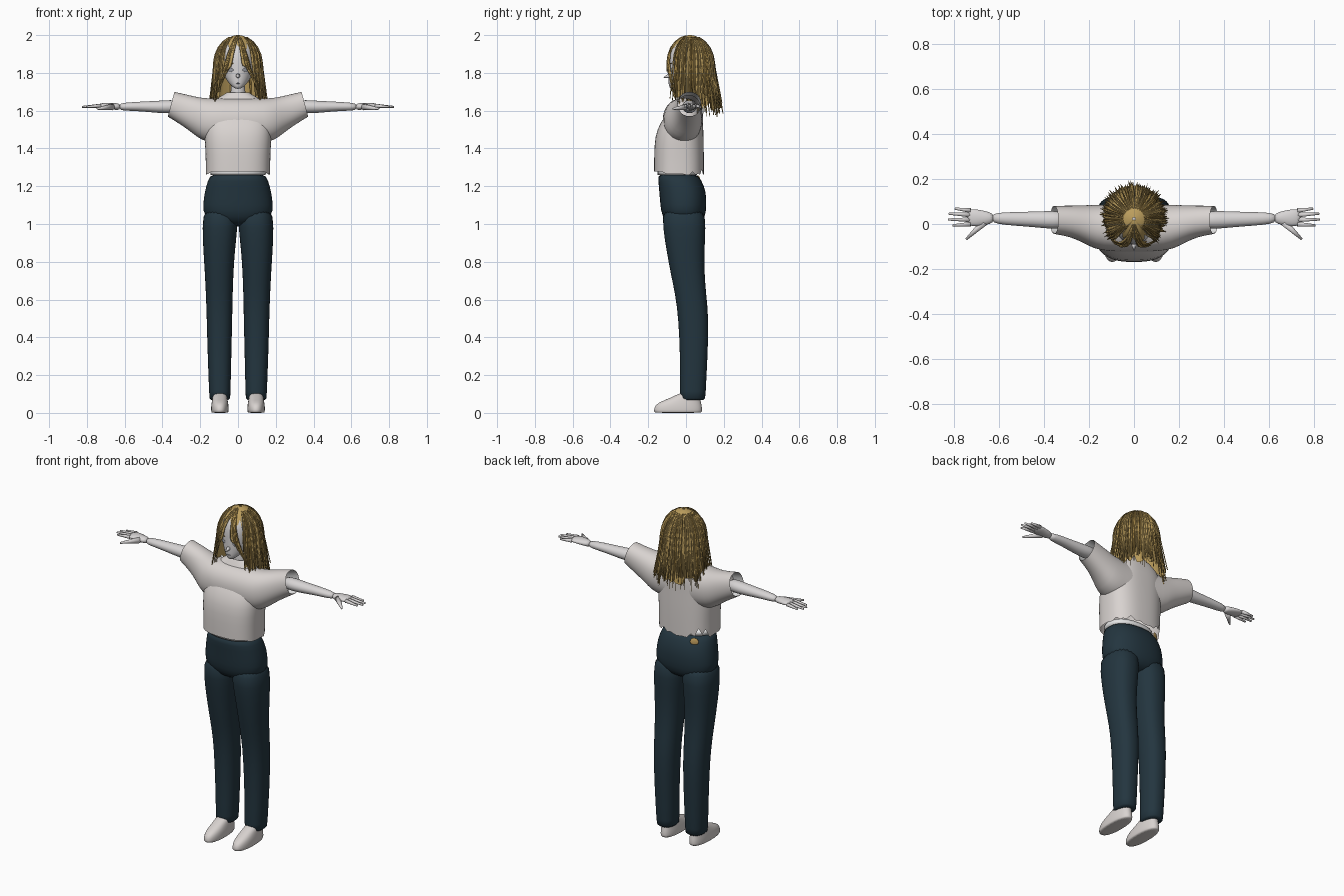
import bpy, bmesh, math, random
from mathutils import Vector

random.seed(4)
if "Cube" in bpy.data.objects:
    bpy.data.objects.remove(bpy.data.objects["Cube"])


def material(name, r, g, b):
    m = bpy.data.materials.new(name)
    m.use_nodes = True
    m.diffuse_color = (r, g, b, 1)
    m.node_tree.nodes["Principled BSDF"].inputs["Base Color"].default_value = (r, g, b, 1)
    return m


SKIN = material("pale skin", .68, .66, .66)
SHIRT = material("warm white cloth", .69, .65, .63)
LINING = material("white lining", .9, .9, .9)
PANTS = material("dark navy denim", .017, .036, .05)
HAIR = material("golden hair", .5, .34, .11)
HAIR_DARK = material("deep golden hair", .36, .23, .06)
EYE = material("grey eye", .3, .31, .34)
PATCH = material("tan patch", .62, .4, .13)


def finish(ob, mats, subdiv=0):
    for m in mats:
        ob.data.materials.append(m)
    if subdiv:
        ob.modifiers.new("Smooth", 'SUBSURF').levels = subdiv
        ob.modifiers["Smooth"].render_levels = subdiv
    for p in ob.data.polygons:
        p.use_smooth = True
    return ob


def from_bmesh(name, bm, mats, subdiv=0):
    bmesh.ops.recalc_face_normals(bm, faces=bm.faces)
    me = bpy.data.meshes.new(name)
    bm.to_mesh(me)
    bm.free()
    ob = bpy.data.objects.new(name, me)
    bpy.context.collection.objects.link(ob)
    return finish(ob, mats, subdiv)


def loft(name, sections, mat, axis='z', n=24, power=2, caps=True, subdiv=1, shape=None):
    """Skin rounded sections (position, centre1, centre2, radius1, radius2) along an axis."""
    bm = bmesh.new()
    rings = []
    for k, (p, c1, c2, r1, r2) in enumerate(sections):
        ring = []
        for i in range(n):
            a = math.tau * i / n
            c, s = math.cos(a), math.sin(a)
            u = c1 + r1 * math.copysign(abs(c) ** (2 / power), c)
            v = c2 + r2 * math.copysign(abs(s) ** (2 / power), s)
            co = Vector((u, v, p) if axis == 'z' else (p, u, v))
            if shape:
                shape(co, k, i)
            ring.append(bm.verts.new(co))
        rings.append(ring)
    for lo, hi in zip(rings, rings[1:]):
        for i in range(n):
            j = (i + 1) % n
            bm.faces.new((lo[i], lo[j], hi[j], hi[i]))
    if caps:
        bm.faces.new(rings[0])
        bm.faces.new(rings[-1])
    return from_bmesh(name, bm, [mat], subdiv)


def taper(name, a, b, r1, r2, mat):
    a, b = Vector(a), Vector(b)
    bpy.ops.mesh.primitive_cone_add(vertices=10, radius1=r1, radius2=r2, depth=(b - a).length,
                                    location=(a + b) / 2,
                                    rotation=(b - a).to_track_quat('Z', 'Y').to_euler())
    bpy.context.object.name = name
    return finish(bpy.context.object, [mat])


def plate(name, loc, scale, mat, turn=0):
    bpy.ops.mesh.primitive_uv_sphere_add(segments=16, ring_count=8, radius=1, location=loc,
                                         rotation=(0, 0, turn))
    bpy.context.object.scale = scale
    bpy.context.object.name = name
    return finish(bpy.context.object, [mat])


# Head, neck and face
loft("head", [(1.715, 0, -.068, .014, .015), (1.73, 0, -.054, .034, .037), (1.76, 0, -.02, .062, .073),
              (1.8, 0, 0, .08, .093), (1.85, 0, .014, .09, .107), (1.9, 0, .02, .094, .11),
              (1.95, 0, .02, .08, .09), (1.985, 0, .02, .04, .04)], SKIN)
loft("neck", [(1.62, 0, .022, .055, .045), (1.68, 0, .02, .038, .036), (1.79, 0, .015, .035, .036)], SKIN)
taper("nose", (0, -.085, 1.785), (0, -.118, 1.776), .014, .002, SKIN)
plate("mouth", (0, -.09, 1.745), (.014, .004, .003), EYE)
for s, side in ((1, "left"), (-1, "right")):
    plate(side + "_eye", (s * .04, -.081, 1.815), (.017, .004, .011), EYE, s * .45)
    plate(side + "_brow", (s * .04, -.084, 1.85), (.02, .004, .003), HAIR_DARK, s * .45)


# Shirt body with a torn back hem
def torn_hem(co, k, i):
    if k == 0:
        if co.y > .01:
            co.z += .1 * random.random() if i % 2 else -.015
        elif abs(co.x) < .15:
            co.z += .012


loft("shirt_body", [(1.265, 0, -.037, .17, .132), (1.36, 0, -.037, .171, .132), (1.47, 0, -.036, .178, .129),
                    (1.54, 0, -.022, .175, .112), (1.6, 0, 0, .162, .09), (1.65, 0, .012, .138, .068),
                    (1.68, 0, .016, .085, .055), (1.695, 0, .016, .06, .045)],
     SHIRT, n=40, power=2.6, caps=False, shape=torn_hem)


# Sleeves run through the shoulders with slanted open ends
def slant(co, k, i):
    co.x -= (co.z - 1.63) * .27 * co.x / .36


half = [(.1, -.02, 1.544, .105, .122), (.17, -.012, 1.553, .098, .112), (.22, .001, 1.578, .082, .094),
        (.28, .013, 1.605, .069, .08), (.355, .018, 1.634, .063, .066)]
mirrored = [(-p, *rest) for p, *rest in reversed(half)]
loft("sleeves", mirrored + half, SHIRT, axis='x', power=2.2, caps=False, shape=slant)

for s, side in ((1, "left"), (-1, "right")):
    loft(side + "_sleeve_lining", [(s * .28, .013, 1.607, .064, .074), (s * .354, .018, 1.634, .06, .063)],
         LINING, axis='x', power=2.2, caps=False, subdiv=0, shape=slant)

    # Arms and hands
    arm = [(.3, .018, 1.622, .036, .034), (.36, .018, 1.621, .041, .036), (.42, .02, 1.62, .037, .033),
           (.5, .022, 1.622, .032, .027), (.57, .024, 1.622, .029, .023), (.635, .026, 1.62, .021, .019)]
    palm = [(.62, .026, 1.62, .021, .019), (.66, .026, 1.623, .032, .018), (.7, .027, 1.626, .04, .017),
            (.742, .03, 1.626, .038, .011)]
    for name, parts in (("arm", arm), ("palm", palm)):
        loft(f"{side}_{name}", [(s * p, *rest) for p, *rest in parts], SKIN, axis='x', n=16)
    for f, (y0, y1, tip) in enumerate(((.06, .068, .795), (.04, .046, .822), (.019, .02, .825), (-.001, -.006, .805))):
        taper(f"{side}_finger_{f + 1}", (s * .725, y0, 1.626), (s * tip, y1, 1.62), .011, .005, SKIN)
    taper(side + "_thumb", (s * .665, .008, 1.62), (s * .745, -.068, 1.61), .018, .005, SKIN)

    # Trouser legs and shoes
    loft(side + "_trouser_leg",
         [(z, s * x, y, rx, ry) for z, x, y, rx, ry in (
             (.065, .096, .035, .056, .068), (.08, .096, .035, .056, .068), (.3, .098, .042, .063, .073),
             (.5, .098, .04, .068, .081), (.62, .099, .026, .071, .082), (.74, .1, .008, .076, .09),
             (.86, .1, -.003, .084, .101), (.98, .096, -.009, .094, .114), (1.1, .09, -.014, .092, .115))],
         PANTS, power=2.3)
    loft(side + "_shoe",
         [(z, s * .096, y, rx, ry) for z, y, rx, ry in (
             (0, -.042, .043, .124), (.004, -.042, .046, .128), (.03, -.042, .047, .128), (.055, -.035, .044, .115),
             (.078, -.004, .039, .08), (.115, .03, .035, .045))], SHIRT, power=2.3)

# Hips, waistband and back patch
loft("trouser_hips", [(.985, 0, -.008, .09, .075), (1.04, 0, -.012, .186, .117), (1.1, 0, -.014, .187, .123),
                      (1.17, 0, -.017, .178, .125), (1.23, 0, -.032, .161, .116), (1.275, 0, -.048, .143, .102)],
     PANTS, power=2.3)
loft("waistband", [(1.26, 0, -.046, .147, .105), (1.288, 0, -.05, .143, .102)], LINING, power=2.3, subdiv=0)
plate("back_patch", (-.1, .063, 1.235), (.024, .005, .022), PATCH, .45)


# Hair follows a dome from the crown, then hangs down
def hair_point(a, t, end, off=0, flare=0):
    mid, height = 1.84, .16
    if end >= mid:
        theta, drop = t * math.acos((end - mid) / height), 0
    else:
        theta, drop = min(1, t * 2) * math.pi / 2, max(0, t * 2 - 1)
    back = max(0, -math.cos(a))
    r = math.sin(theta) * (.12 + off) + drop * (.01 + .02 * back + flare)
    z = mid + height * math.cos(theta) + drop * (end - mid)
    return Vector((r * math.sin(a), .022 - r * math.cos(a), z))


def hair_end(a):
    a = abs(a)
    return 1.93 if a < .75 else 1.68 - .065 * min(1, (a - .75) / 1.2)


bm = bmesh.new()
columns, steps = 64, 14
grid = []
for i in range(columns):
    a = math.tau * i / columns - math.pi
    end = hair_end(a) + random.uniform(-.015, .035)
    grid.append([bm.verts.new(hair_point(a, max(.02, k / steps), end)) for k in range(steps + 1)])
for i in range(columns):
    left, right = grid[i], grid[(i + 1) % columns]
    for k in range(steps):
        bm.faces.new((left[k], right[k], right[k + 1], left[k + 1]))
from_bmesh("hair_shell", bm, [HAIR])

bm = bmesh.new()


def strand(a0, a1, end, width, off, flare, tone):
    rows = []
    for k in range(11):
        t = .12 + .88 * k / 10
        a = a0 + (a1 - a0) * t
        p = hair_point(a, t, end, off, flare)
        side = Vector((math.cos(a), math.sin(a), 0)) * width * min(1, t * 2) * max(.04, 1 - t ** 3)
        out = Vector((math.sin(a), -math.cos(a), 0)) * .005
        rows.append([bm.verts.new(q) for q in (p - side, p + out, p + side)])
    for lo, hi in zip(rows, rows[1:]):
        for j in range(3):
            f = bm.faces.new((lo[j], lo[(j + 1) % 3], hi[(j + 1) % 3], hi[j]))
            f.material_index = tone


# Long locks around the sides and back
for i in range(84):
    a = .8 + (math.tau - 1.6) * i / 83
    signed = a if a < math.pi else a - math.tau
    strand(a + random.uniform(-.08, .08), a, hair_end(signed) + random.uniform(-.05, .03),
           random.uniform(.006, .011), random.uniform(0, .008), random.uniform(-.005, .018),
           int(random.random() < .3))
# Parted fringe swept to both sides
for s in (1, -1):
    for i in range(11):
        strand(s * random.uniform(-.1, .2), s * (.3 + .065 * i), 1.88 - .02 * i + random.uniform(-.015, .015),
               random.uniform(.007, .012), random.uniform(.002, .008), 0, int(i % 4 == 0))
from_bmesh("hair_strands", bm, [HAIR, HAIR_DARK])
